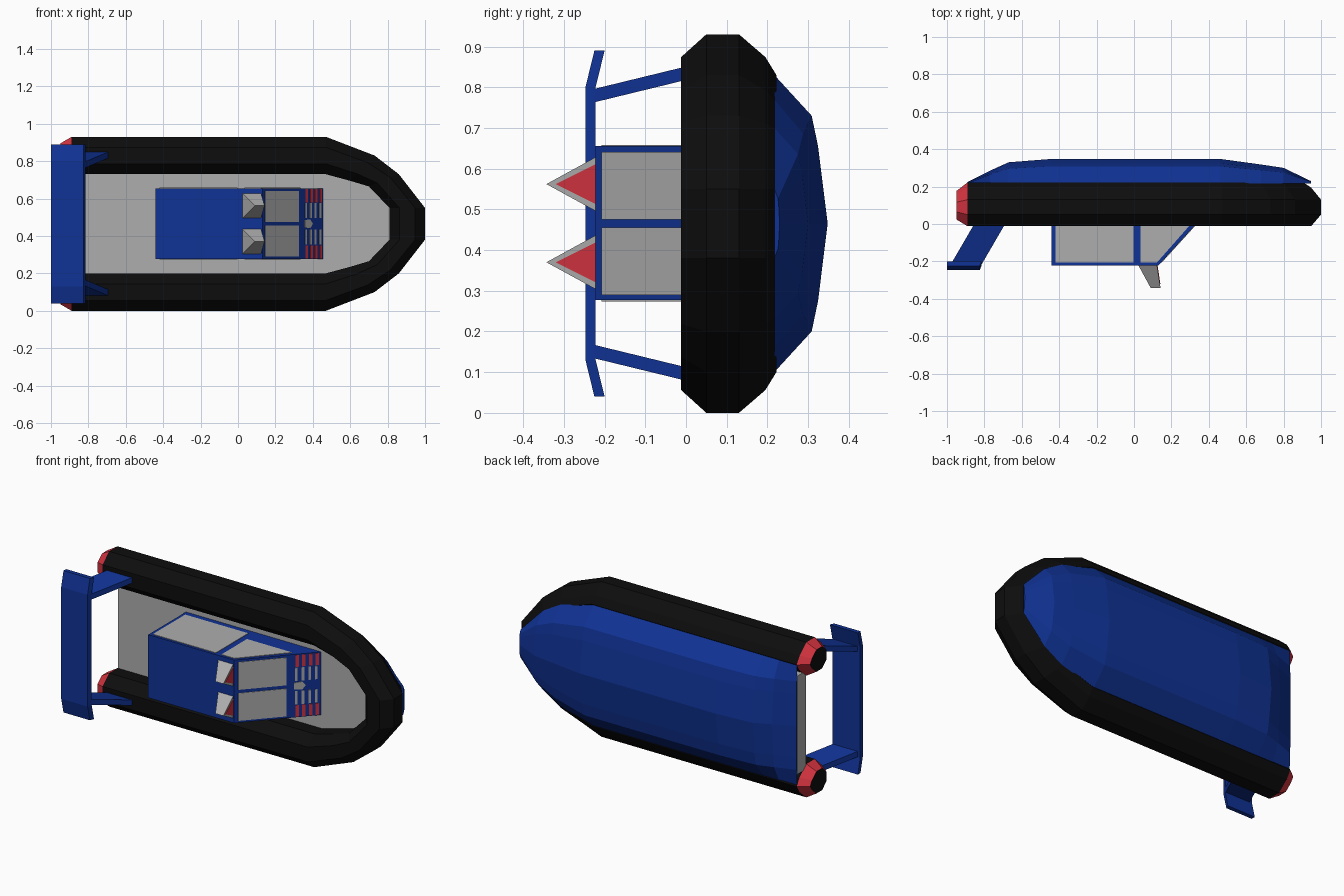
import bpy, bmesh, math
from mathutils import Vector

if "Cube" in bpy.data.objects:
    bpy.data.objects.remove(bpy.data.objects["Cube"])

CZ = 0.465  # centre line of the boat (it lies with its deck facing -y)


def material(name, rgb):
    m = bpy.data.materials.new(name)
    m.diffuse_color = (*rgb, 1)
    m.use_nodes = True
    m.node_tree.nodes["Principled BSDF"].inputs["Base Color"].default_value = m.diffuse_color
    return m


BLUE = material("blue", (0.005, 0.032, 0.30))
GREY = material("grey", (0.42, 0.42, 0.42))
BLACK = material("black", (0.004, 0.004, 0.004))
RED = material("red", (0.65, 0.033, 0.05))


def make(name, verts, faces, mats):
    """Mesh object with consistent outward normals."""
    bm = bmesh.new()
    vs = [bm.verts.new(v) for v in verts]
    for f in faces:
        bm.faces.new([vs[i] for i in f])
    bmesh.ops.recalc_face_normals(bm, faces=bm.faces)
    me = bpy.data.meshes.new(name)
    bm.to_mesh(me)
    bm.free()
    for m in mats:
        me.materials.append(m)
    ob = bpy.data.objects.new(name, me)
    bpy.context.collection.objects.link(ob)
    return ob


def loft(name, rings, mats, closed=True):
    """Skin a list of equal-length rings and cap both ends."""
    n = len(rings[0])
    verts = [p for r in rings for p in r]
    faces = []
    for i in range(len(rings) - 1):
        for j in range(n):
            k = (j + 1) % n
            faces.append((i * n + j, i * n + k, (i + 1) * n + k, (i + 1) * n + j))
    last = (len(rings) - 1) * n
    faces += [tuple(range(n)), tuple(range(last, last + n))]
    return make(name, verts, faces, mats)


def prism_z(name, profile, z0, z1, mat):
    """x/y profile extruded along z."""
    return loft(name, [[(x, y, z) for x, y in profile] for z in (z0, z1)], [mat])


# Inflatable tube: section swept round the outer and inner outlines
outer = [(-0.89, .465), (0.47, .465), (0.73, .365), (0.86, .265), (1.0, .085)]
inner = [(-0.89, .265), (0.47, .265), (0.60, .23), (0.70, .20), (0.81, .085)]
section = [(0, .05), (0, .13), (.28, .195), (.5, .222), (.72, .195),
           (1, .13), (1, .05), (.72, -.012), (.28, -.012)]
rings = []
for side in (1, -1):
    half = []
    for (xo, zo), (xi, zi) in zip(outer, inner):
        half.append([(xo + (xi - xo) * t, y, CZ + side * (zo + (zi - zo) * t))
                     for t, y in section])
    rings += half if side == 1 else half[::-1]
loft("inflatable_tube", rings, [BLACK])

# Red tapered tube ends with black caps
for label, ring in (("upper", rings[0]), ("lower", rings[-1])):
    c = Vector((-0.89, .092, CZ + (.365 if label == "upper" else -.365)))
    tip = [c + (Vector(p) - c) * .66 + Vector((-.058, 0, 0)) for p in ring]
    end = loft(label + "_tube_end", [ring, tip], [RED, BLACK])
    for f in end.data.polygons:
        if abs(f.normal.x) > .99:
            f.material_index = 1

# Deck and transom slab, tucked just inside the tube
slab = [(x, h + .03) for x, h in inner]
slab = [(x, CZ + h) for x, h in slab] + [(x, CZ - h) for x, h in slab[::-1]]
loft("deck", [[(x, y, z) for x, z in slab] for y in (.135, .215)], [GREY])

# Faceted V hull: x, half width, keel height
stations = [(-.89, .365, .224), (-.77, .365, .285), (-.67, .365, .33), (-.44, .365, .348),
            (.46, .365, .348), (.68, .305, .318), (.80, .235, .30), (.945, .085, .23)]
shape = [(1, 0), (.726, .70), (.52, .82), (0, 1), (-.52, .82), (-.726, .70), (-1, 0)]
loft("hull", [[(x, .217 + (k - .217) * f, CZ + w * s) for s, f in shape]
              for x, w, k in stations], [BLUE])

# Cabin
prism_z("cabin", [(-.44, .14), (-.44, -.222), (.13, -.222), (.46, .14)], .277, .655, BLUE)

# Side windows as thin plates
rear = [(-.42, .10), (-.42, -.207), (-.002, -.207), (-.002, .10)]
front = [(.035, .035), (.035, -.207), (.122, -.207), (.335, .035)]
for label, z0, z1 in (("upper", .65, .658), ("lower", .274, .282)):
    prism_z(label + "_rear_side_window", rear, z0, z1, GREY)
    prism_z(label + "_front_side_window", front, z0, z1, GREY)

# Plates lying on the sloped windscreen face
A, B = Vector((.13, -.222)), Vector((.46, .14))
N = Vector(((B - A).y, -(B - A).x)).normalized()


def slope_plate(name, outline, mat):
    """Outline is (x, z) as seen from the front."""
    rs = []
    for off in (-.002, .003):
        ring = []
        for x, z in outline:
            p = A + (B - A) * ((x - A.x) / (B.x - A.x)) + N * off
            ring.append((p.x, p.y, z))
        rs.append(ring)
    loft(name, rs, [mat])


for label, s in (("upper", 1), ("lower", -1)):
    def box(x0, x1, h0, h1):
        return [(x0, CZ + s * h0), (x1, CZ + s * h0), (x1, CZ + s * h1), (x0, CZ + s * h1)]
    slope_plate(label + "_windscreen", box(.145, .325, .01, .176), GREY)
    # Nose stripes: red outside, grey inside
    for i in range(4):
        x = .36 + i * .025
        slope_plate(f"{label}_red_stripe_{i}", box(x, x + .013, .115, .185), RED)
        slope_plate(f"{label}_grey_stripe_{i}", box(x - .002, x + .008, .03, .11), GREY)
slope_plate("nose_badge", [(.355, CZ - .02), (.385, CZ - .024), (.398, CZ),
                           (.385, CZ + .024), (.355, CZ + .02)], GREY)

# Pointed ears on the roof with red inner faces
for label, z in (("upper", .562), ("lower", .37)):
    w = .07

    def tri(xb, xt, top, k):
        yb = -.215
        return [(xb, yb, z - w * k), (xb, yb, z + w * k), (xt, top, z)]
    loft(label + "_ear", [tri(.02, .09, -.343, 1), tri(.122, .142, -.343, 1)], [GREY])
    loft(label + "_ear_inside", [tri(.119, .134, -.32, .75), tri(.125, .141, -.32, .75)], [RED])

# Stern wing with bent tips
span = [(-.425, -.2), (-.335, -.222), (.335, -.222), (.425, -.2)]
loft("stern_wing", [[(-1, y, CZ + h), (-.815, y, CZ + h),
                     (-.825, y - .025, CZ + h), (-1, y - .025, CZ + h)] for h, y in span], [BLUE])

# Raked wing struts
for label, s in (("upper", 1), ("lower", -1)):
    strut = []
    for x, y, h in ((-.985, -.225, .298), (-.825, .05, .365)):
        strut.append([(x, y, CZ + s * h), (x + .165, y, CZ + s * h),
                      (x + .165, y, CZ + s * (h + .033)), (x, y, CZ + s * (h + .033))])
    loft(label + "_wing_strut", strut, [BLUE])
